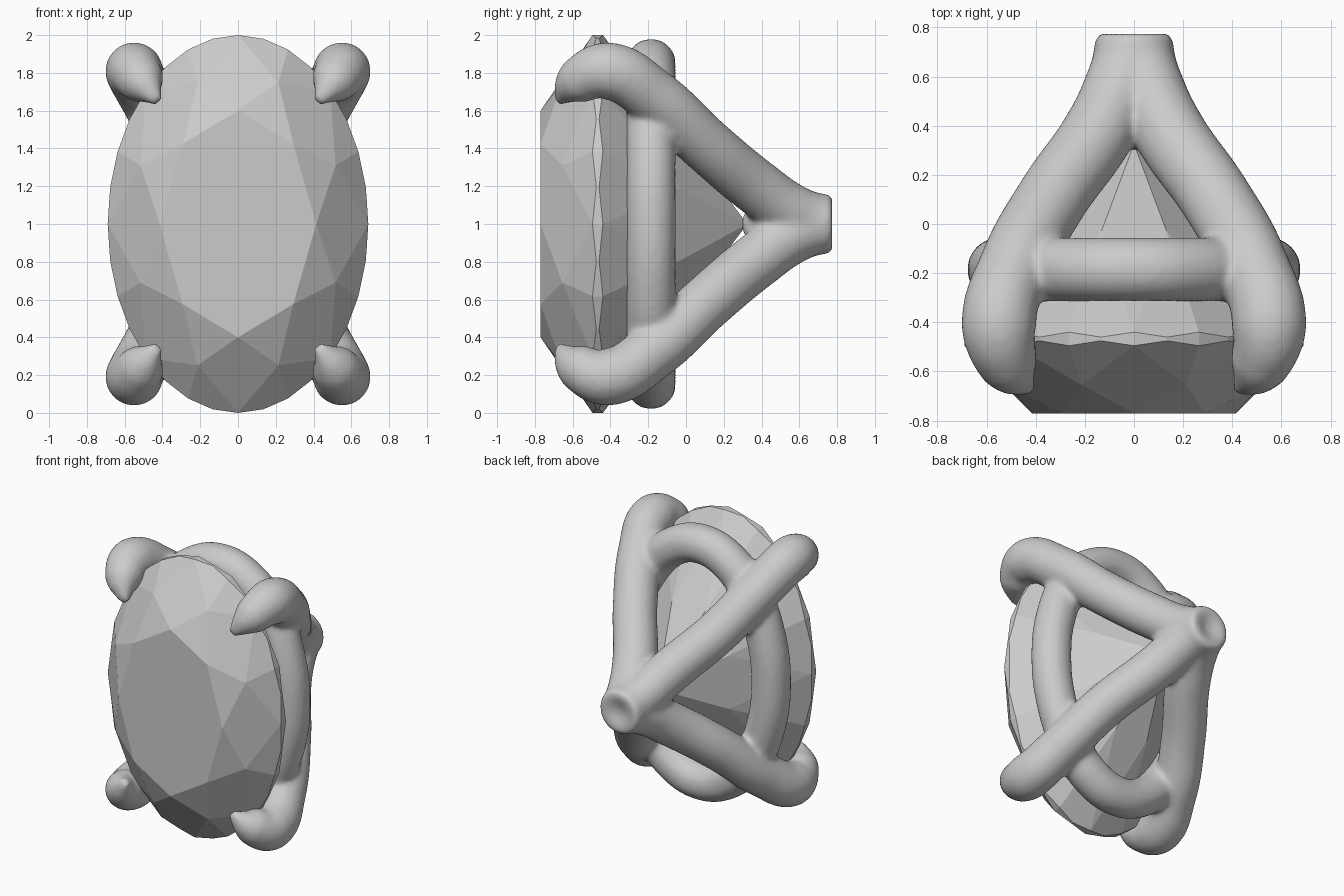
import bpy, bmesh
from math import sin, cos, pi

if "Cube" in bpy.data.objects:
    bpy.data.objects.remove(bpy.data.objects["Cube"])

RX, RZ, CZ = 0.69, 1.0, 1.0


def finish(bm, name):
    bmesh.ops.recalc_face_normals(bm, faces=bm.faces)
    me = bpy.data.meshes.new(name)
    bm.to_mesh(me)
    bm.free()
    ob = bpy.data.objects.new(name, me)
    bpy.context.collection.objects.link(ob)
    return ob


# Oval faceted gemstone, table facing the front
bm = bmesh.new()


def ring(n, r, y, offset=0.0):
    # y is a list cycled round the ring, giving the scalloped girdle
    return [bm.verts.new((RX * r * sin((i + offset) * 2 * pi / n), y[i % len(y)],
                          CZ + RZ * r * cos((i + offset) * 2 * pi / n))) for i in range(n)]


table = ring(8, 0.6, [-0.77])
star = ring(8, 0.81, [-0.655], 0.5)
upper = ring(32, 1.0, [-0.495, -0.475])
lower = ring(32, 1.0, [-0.44, -0.46])
pavilion = ring(8, 0.5, [-0.028], 0.5)
culet = bm.verts.new((0, 0.325, CZ))
bm.faces.new(table)
for i in range(8):
    j, g = (i + 1) % 8, 4 * i
    bm.faces.new((table[i], table[j], star[i]))
    bm.faces.new((table[i], star[i], upper[g], star[i - 1]))
    bm.faces.new((culet, pavilion[i], lower[g], pavilion[i - 1]))
    for tip, edge in ((star[i], upper), (pavilion[i], lower)):
        bm.faces.new((tip, edge[g], edge[g + 1], edge[g + 2]))
        bm.faces.new((tip, edge[g + 2], edge[g + 3], edge[(g + 4) % 32]))
for i in range(32):
    j = (i + 1) % 32
    bm.faces.new((upper[i], upper[j], lower[j], lower[i]))
finish(bm, "gemstone")

# Setting: four claws and an oval rail as beveled curves
curve = bpy.data.curves.new("setting_paths", 'CURVE')
curve.dimensions = '3D'
curve.bevel_depth = 1.0
curve.bevel_resolution = 6
curve.resolution_u = 10
curve.use_fill_caps = True


def path(points, cyclic=False):
    s = curve.splines.new('BEZIER')
    s.bezier_points.add(len(points) - 1)
    s.use_cyclic_u = cyclic
    for p, (x, y, z, r) in zip(s.bezier_points, points):
        p.co = (x, y, CZ + z)
        p.radius = r
        p.handle_left_type = p.handle_right_type = 'AUTO'


claw = [(0.015, 0.70, 0.015, 0.14), (0.055, 0.56, 0.065, 0.15), (0.14, 0.38, 0.19, 0.15),
        (0.335, 0.10, 0.425, 0.148), (0.485, -0.18, 0.68, 0.15), (0.55, -0.42, 0.81, 0.155),
        (0.505, -0.58, 0.75, 0.123), (0.425, -0.68, 0.65, 0.03)]
for sx in (1, -1):
    for sz in (1, -1):
        path([(sx * x, y, sz * z, r) for x, y, z, r in claw])
path([(0.548 * sin(i * pi / 8), -0.185, 0.85 * cos(i * pi / 8), 0.132)
      for i in range(16)], True)

paths = bpy.data.objects.new("setting_paths", curve)
bpy.context.collection.objects.link(paths)
tubes = bpy.data.meshes.new_from_object(paths.evaluated_get(bpy.context.evaluated_depsgraph_get()))
bpy.data.objects.remove(paths)
bm = bmesh.new()
bm.from_mesh(tubes)
bmesh.ops.remove_doubles(bm, verts=bm.verts, dist=0.0005)

# Dished stem where the claws meet at the back
rings = []
for y, r in ((0.30, 0.05), (0.45, 0.17), (0.6, 0.188), (0.70, 0.165), (0.75, 0.16),
             (0.777, 0.145), (0.777, 0.11), (0.75, 0.03)):
    rings.append([bm.verts.new((r * cos(k * pi / 12), y, CZ + r * sin(k * pi / 12)))
                  for k in range(24)])
for a, b in zip(rings, rings[1:]):
    for k in range(24):
        bm.faces.new((a[k - 1], a[k], b[k], b[k - 1]))
bm.faces.new(rings[0])
bm.faces.new(rings[-1])
setting = finish(bm, "claw_setting")

# Fuse the metal into one smooth casting
rm = setting.modifiers.new("fuse", 'REMESH')
rm.mode = 'VOXEL'
rm.voxel_size = 0.016
rm.use_smooth_shade = True
sm = setting.modifiers.new("soften", 'SMOOTH')
sm.factor = 0.5
sm.iterations = 16
